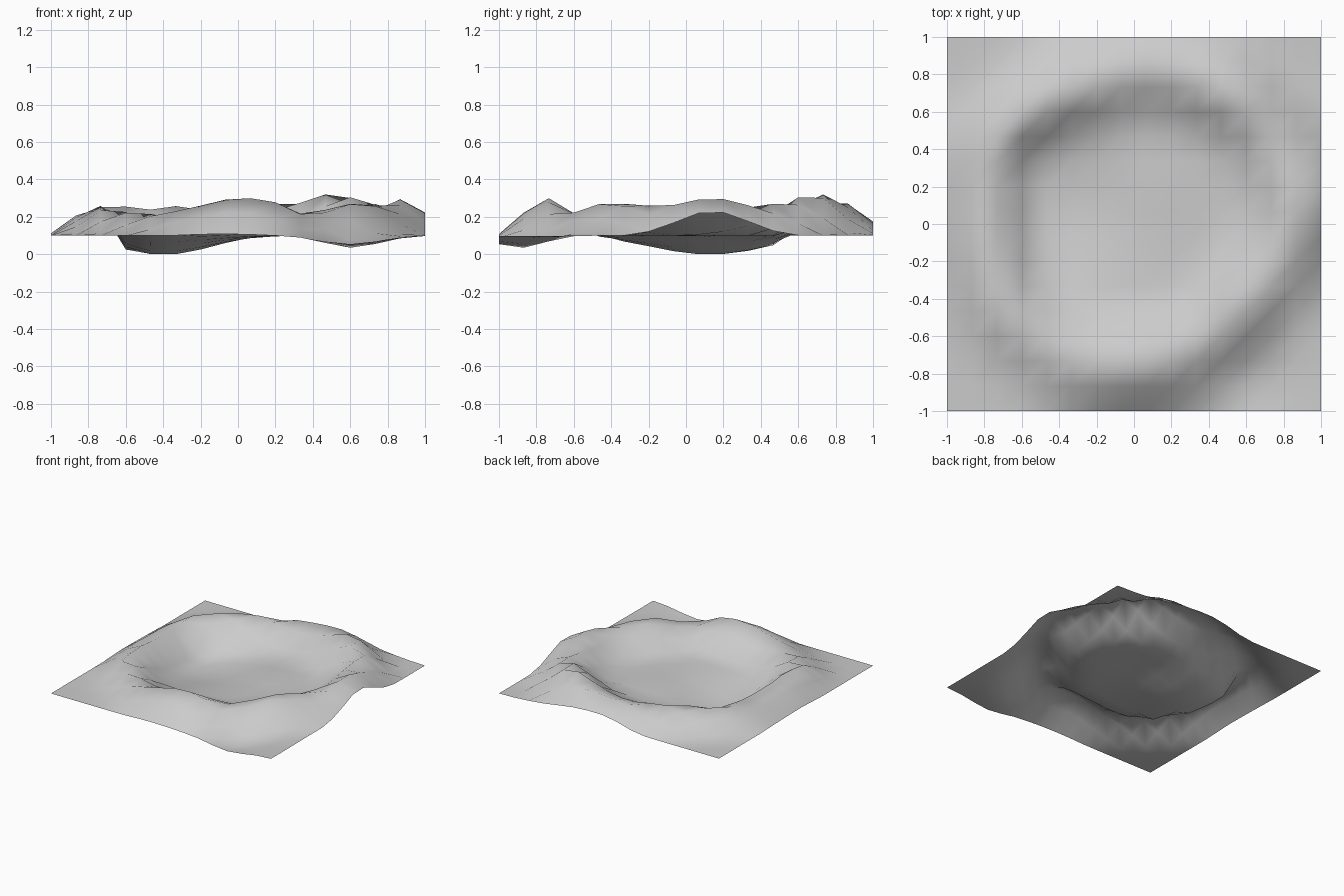
import bpy, bmesh, math
from mathutils import Vector

old = bpy.data.objects.get("Cube")
if old:
    bpy.data.objects.remove(old, do_unlink=True)

CELLS = 15
GROUND = 0.1
OUTER_WIDTH = 0.29

# Crater rim: x, y, height, width of the inner wall
RIM = [
    (.87, .1, .275, .3), (.8, .33, .26, .3), (.73, .5, .27, .3),
    (.55, .68, .33, .3), (.33, .8, .28, .33), (0, .85, .25, .33),
    (-.2, .75, .24, .25), (-.35, .7, .265, .22), (-.55, .6, .26, .2),
    (-.72, .42, .26, .16), (-.75, .1, .25, .18), (-.74, -.2, .26, .2),
    (-.68, -.45, .25, .24), (-.5, -.62, .22, .28), (-.33, -.72, .23, .32),
    (0, -.74, .31, .32), (.2, -.72, .28, .32), (.38, -.62, .22, .28),
    (.6, -.4, .29, .3), (.75, -.2, .26, .3),
]

# Soft local bumps and hollows: x, y, radius, height
BUMPS = [(.6, -.87, .22, -.065), (1, .2, .22, .04), (-.6, .33, .1, -.02),
         (.5, 1, .25, .03), (.1, .2, .15, .015)]


def smooth(t):
    t = min(max(t, 0), 1)
    return t * t * (3 - 2 * t)


def rim_at(angle):
    """Radius, height and wall width of the rim in one direction."""
    stations = sorted((math.atan2(y, x) % math.tau, math.hypot(x, y), z, w)
                      for x, y, z, w in RIM)
    first, last = stations[0], stations[-1]
    stations = ([(last[0] - math.tau, *last[1:])] + stations
                + [(first[0] + math.tau, *first[1:])])
    for a, b in zip(stations, stations[1:]):
        if a[0] <= angle <= b[0]:
            t = (angle - a[0]) / (b[0] - a[0])
            return Vector(a[1:]).lerp(Vector(b[1:]), t)


def floor_height(x, y):
    """Crater floor, sunk towards its -x side."""
    return GROUND - .105 * math.exp(-((x + .4) / .35) ** 2 - ((y - .12) / .42) ** 2)


def height(x, y):
    radius, top, wall = rim_at(math.atan2(y, x) % math.tau)
    gap = math.hypot(x, y) - radius
    if gap > 0:
        z = GROUND + (top - GROUND) * (1 - smooth(gap / OUTER_WIDTH))
    else:
        low = floor_height(x, y)
        z = low + (top - low) * (1 - smooth(-gap / wall))
    for bx, by, size, lift in BUMPS:
        z += lift * math.exp(-((x - bx) ** 2 + (y - by) ** 2) / size ** 2)
    return z


# Ground sheet with the crater pressed into it
bm = bmesh.new()
bmesh.ops.create_grid(bm, x_segments=CELLS, y_segments=CELLS, size=1)
for v in bm.verts:
    v.co.z = height(v.co.x, v.co.y)
lowest = min(v.co.z for v in bm.verts)
for v in bm.verts:
    v.co.z -= lowest
for f in bm.faces:
    f.smooth = True
mesh = bpy.data.meshes.new("crater_ground")
bm.to_mesh(mesh)
bm.free()

# Grey rock
rock = bpy.data.materials.new("grey_rock")
rock.use_nodes = True
grey = (.6, .6, .6, 1)
rock.diffuse_color = grey
rock.node_tree.nodes["Principled BSDF"].inputs["Base Color"].default_value = grey
mesh.materials.append(rock)

crater = bpy.data.objects.new("crater_ground", mesh)
bpy.context.collection.objects.link(crater)
